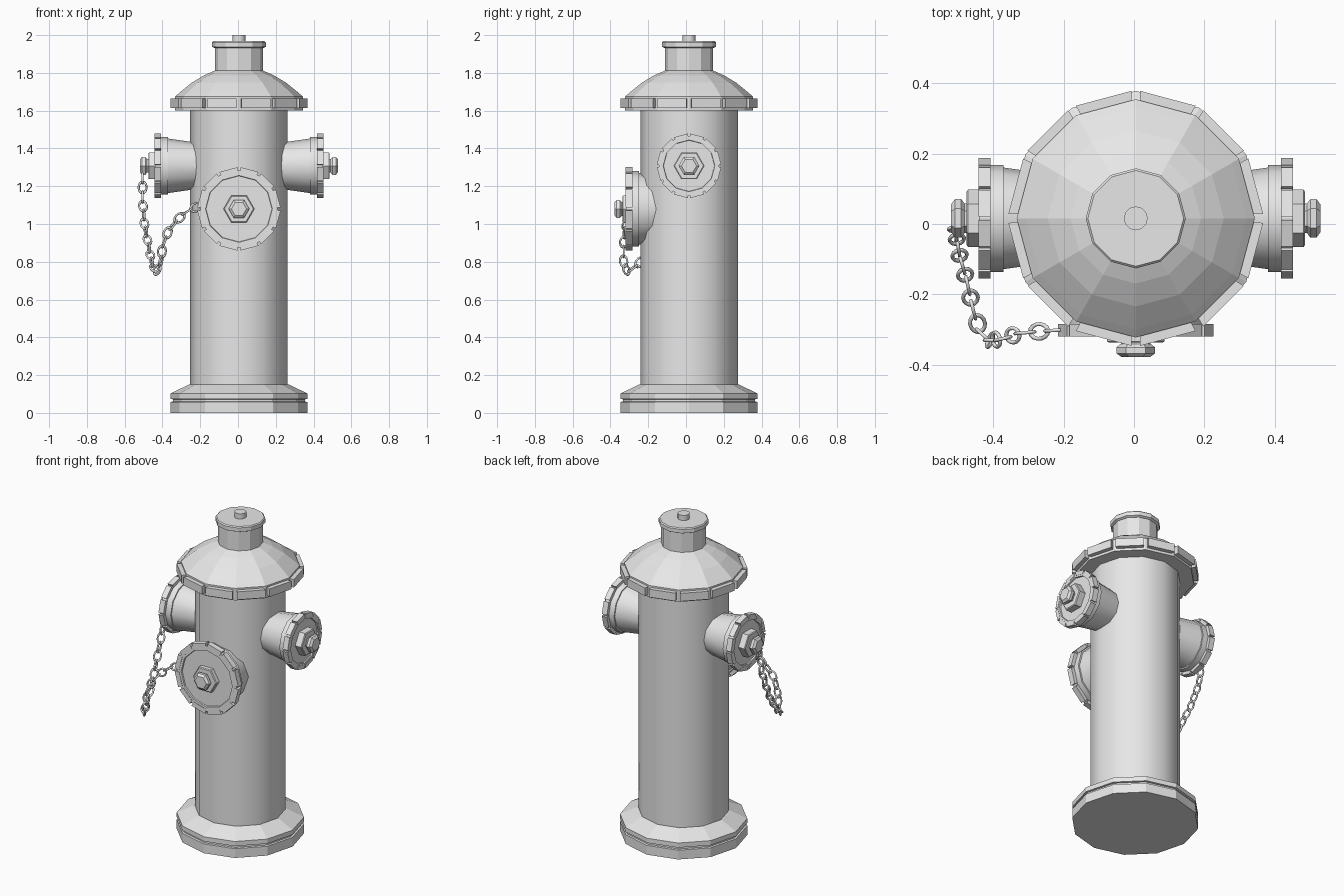
import bpy, bmesh
from math import sin, cos, pi, radians
from mathutils import Matrix, Vector, Quaternion

if "Cube" in bpy.data.objects:
    bpy.data.objects.remove(bpy.data.objects["Cube"])

grey = bpy.data.materials.new("cast_grey")
grey.use_nodes = True
grey.diffuse_color = (0.8, 0.8, 0.8, 1)
grey.node_tree.nodes["Principled BSDF"].inputs["Base Color"].default_value = (0.8, 0.8, 0.8, 1)

SIDES = 12
STEP = 2 * pi / SIDES
AXIS = Matrix.Translation((0.005, 0.016, 0))


def finish(name, bm, matrix, smooth):
    bmesh.ops.recalc_face_normals(bm, faces=bm.faces)
    mesh = bpy.data.meshes.new(name)
    bm.to_mesh(mesh)
    bm.free()
    mesh.materials.append(grey)
    if smooth:
        mesh.shade_smooth()
        mesh.set_sharp_from_angle(angle=radians(smooth))
    obj = bpy.data.objects.new(name, mesh)
    bpy.context.collection.objects.link(obj)
    obj.matrix_world = matrix
    return obj


def lathe(name, profile, matrix=AXIS, sides=SIDES, phase=0.0, smooth=0):
    """Turn a (radius, height) profile into a closed solid."""
    bm = bmesh.new()
    rings = []
    for r, z in profile:
        rings.append([bm.verts.new((r * cos(phase + 2 * pi * i / sides),
                                    r * sin(phase + 2 * pi * i / sides), z))
                      for i in range(sides)])
    for low, high in zip(rings, rings[1:]):
        for i in range(sides):
            j = (i + 1) % sides
            bm.faces.new((low[i], low[j], high[j], high[i]))
    bm.faces.new(rings[0])
    bm.faces.new(rings[-1])
    return finish(name, bm, matrix, smooth)


def block_ring(name, inner, outer, z0, z1, matrix=AXIS, gap=0.035):
    """Ring of separate blocks with narrow slots at the polygon corners."""
    bm = bmesh.new()
    for k in range(SIDES):
        a0, a1 = k * STEP + gap, (k + 1) * STEP - gap
        quad = [(inner, a0), (outer, a0), (outer, a1), (inner, a1)]
        low = [bm.verts.new((r * cos(a), r * sin(a), z0)) for r, a in quad]
        high = [bm.verts.new((r * cos(a), r * sin(a), z1)) for r, a in quad]
        bm.faces.new(low)
        bm.faces.new(high)
        for i in range(4):
            j = (i + 1) % 4
            bm.faces.new((low[i], low[j], high[j], high[i]))
    return finish(name, bm, matrix, 0)


# Base, barrel and bonnet
lathe("base", [(0.362, 0), (0.362, 0.058), (0.35, 0.06), (0.35, 0.072),
               (0.362, 0.074), (0.362, 0.103), (0.265, 0.15), (0.24, 0.15)])
lathe("barrel", [(0.258, 0.1), (0.258, 1.62)], smooth=40)
lathe("bonnet", [(0.24, 1.6), (0.338, 1.6), (0.338, 1.675), (0.315, 1.695),
                 (0.25, 1.748), (0.185, 1.787), (0.128, 1.812), (0.1, 1.815)])
block_ring("bonnet_flange", 0.32, 0.362, 1.615, 1.665)
lathe("neck", [(0.128, 1.79), (0.128, 1.94)])
lathe("top_cap", [(0.13, 1.932), (0.142, 1.938), (0.142, 1.962), (0.136, 1.968)])
lathe("top_stub", [(0.034, 1.96), (0.034, 2.0)], smooth=40)


def outlet(name, matrix, rim, root, throat, start, seat, disc, tip, phase):
    """Nozzle with slotted cap, hexagonal washer and nut, along local z."""
    face = seat + 0.035
    lathe(name + "_nozzle", [(root, start), (throat * 0.95, seat - 0.036)],
          matrix, smooth=40)
    lathe(name + "_collar", [(throat, seat - 0.036), (throat, seat)],
          matrix, smooth=40)
    lathe(name + "_cap", [(rim * 0.93, seat), (rim * 0.93, face - 0.002),
                          (rim * 0.8, face - 0.002), (rim * 0.79, face - 0.01)], matrix)
    block_ring(name + "_cap_rim", rim * 0.86, rim, seat, face, matrix)
    lathe(name + "_washer", [(0.082, seat), (0.082, disc - 0.004), (0.076, disc)],
          matrix, 6, phase)
    lathe(name + "_nut", [(0.042, disc - 0.005), (0.042, tip - 0.038),
                          (0.055, tip - 0.028), (0.055, tip - 0.011), (0.04, tip)],
          matrix, 6, phase)


# Two side outlets and the large front outlet
for side, name in ((1, "left_outlet"), (-1, "right_outlet")):
    place = AXIS @ Matrix.Translation((0, 0, 1.308)) @ Matrix.Rotation(side * pi / 2, 4, 'Y')
    outlet(name, place, 0.171, 0.112, 0.152, 0.15, 0.412, 0.48, 0.524, pi / 2)
front = AXIS @ Matrix.Translation((0, 0, 1.08)) @ Matrix.Rotation(pi / 2, 4, 'X')
outlet("front_outlet", front, 0.221, 0.172, 0.2, 0.12, 0.3, 0.353, 0.394, 0)

# Chain hanging from the right nut to the front cap
path = [Vector(p) for p in (
    (-0.505, 0.0, 1.27), (-0.505, -0.03, 1.12), (-0.495, -0.09, 1.0),
    (-0.475, -0.16, 0.89), (-0.455, -0.25, 0.79), (-0.435, -0.31, 0.745),
    (-0.41, -0.33, 0.79), (-0.4, -0.33, 0.88), (-0.37, -0.325, 0.96),
    (-0.325, -0.31, 1.02), (-0.27, -0.305, 1.065), (-0.2, -0.3, 1.1))]
lengths = [(b - a).length for a, b in zip(path, path[1:])]


def along(s):
    for a, b, d in zip(path, path[1:], lengths):
        if s <= d:
            return a.lerp(b, s / d)
        s -= d
    return path[-1]


bpy.ops.mesh.primitive_torus_add(major_segments=14, minor_segments=6,
                                 major_radius=0.021, minor_radius=0.0055)
master = bpy.context.object
link_mesh = master.data
bpy.data.objects.remove(master)
link_mesh.transform(Matrix.Diagonal((1.42, 1, 1, 1)))
link_mesh.materials.append(grey)
link_mesh.shade_smooth()

total = sum(lengths)
count = round(total / 0.051)
for i in range(count):
    s = (i + 0.5) * total / count
    tangent = along(s + 0.02) - along(s - 0.02 if s > 0.02 else 0)
    turn = tangent.to_track_quat('X', 'Y') @ Quaternion((1, 0, 0), (i % 2) * pi / 2)
    link = bpy.data.objects.new("chain_link", link_mesh)
    bpy.context.collection.objects.link(link)
    link.matrix_world = Matrix.Translation(along(s)) @ turn.to_matrix().to_4x4()
